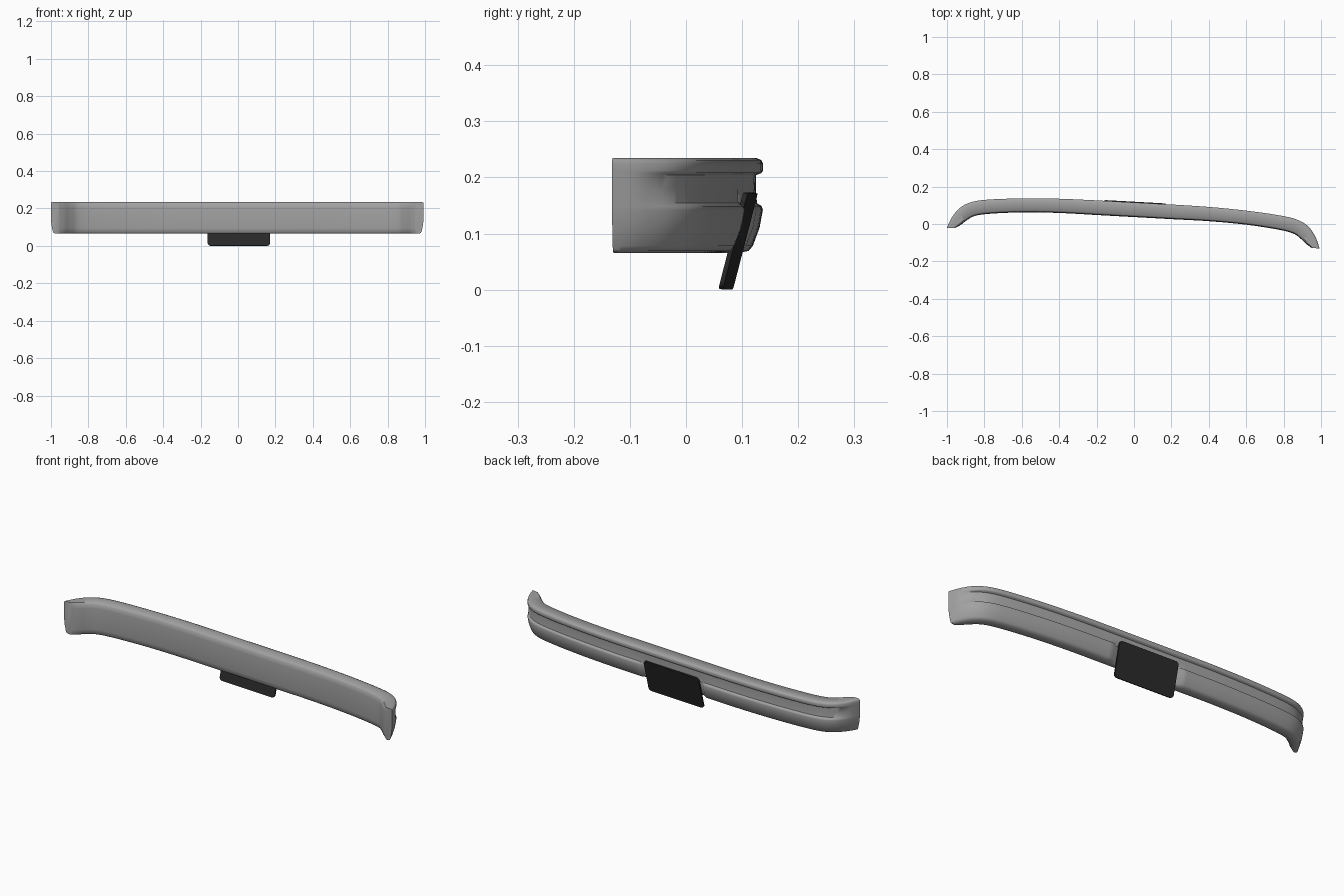
import bpy, bmesh, math
from mathutils import Vector, Matrix

if "Cube" in bpy.data.objects:
    bpy.data.objects.remove(bpy.data.objects["Cube"])

YAW = Matrix.Rotation(math.radians(-3.15), 4, 'Z')   # whole part sits slightly turned


def material(name, value):
    m = bpy.data.materials.new(name)
    m.diffuse_color = (value, value, value, 1)
    m.use_nodes = True
    m.node_tree.nodes["Principled BSDF"].inputs["Base Color"].default_value = m.diffuse_color
    return m


def finish(name, bm, mat, angle):
    bmesh.ops.recalc_face_normals(bm, faces=bm.faces)
    bm.transform(YAW)
    me = bpy.data.meshes.new(name)
    bm.to_mesh(me)
    bm.free()
    ob = bpy.data.objects.new(name, me)
    bpy.context.collection.objects.link(ob)
    me.materials.append(mat)
    bpy.ops.object.select_all(action='DESELECT')
    ob.select_set(True)
    bpy.context.view_layer.objects.active = ob
    bpy.ops.object.shade_smooth_by_angle(angle=math.radians(angle))
    return ob


def catmull(p, i, t):
    a, b, c, d = p[max(i - 1, 0)], p[i], p[i + 1], p[min(i + 2, len(p) - 1)]
    return 0.5 * (2 * b + (c - a) * t + (2 * a - 5 * b + 4 * c - d) * t * t
                  + (3 * b - a - 3 * c + d) * t ** 3)


grey = material("bumper grey", 0.36)
black = material("plate black", 0.022)

# Plan curve, right half: outer x, outer y, inner x, inner y
PLAN = [(0.22, 0.115, 0.22, 0.037), (0.40, 0.113, 0.40, 0.037),
        (0.60, 0.104, 0.59, 0.030), (0.78, 0.088, 0.76, 0.014),
        (0.875, 0.069, 0.85, -0.003), (0.935, 0.034, 0.892, -0.028),
        (0.975, -0.020, 0.925, -0.056), (0.998, -0.077, 0.955, -0.075)]
ctrl = [(Vector(p[:2]), Vector(p[2:])) for p in PLAN]
outer, inner = [c[0] for c in ctrl], [c[1] for c in ctrl]

# Stations: outer point, inner point, groove strength, plate recess strength
half = []
for x, rec in ((0.0, 1), (0.08, 1), (0.165, 1), (0.195, 0)):
    half.append((Vector((x, 0.115)), Vector((x, 0.037)), 1, rec))
STEPS = 5
for i in range(len(ctrl) - 1):
    for k in range(STEPS + (i == len(ctrl) - 2)):
        o, n = catmull(outer, i, k / STEPS), catmull(inner, i, k / STEPS)
        g = min(1, max(0, (0.985 - o.x) / 0.07))
        half.append((o, n, g, 0))
flip = Vector((-1, 1))
stations = [(o * flip, n * flip, g, r) for o, n, g, r in reversed(half[1:])] + half


def section(g, r):
    """Closed cross-section as (inset from the outer skin / depth, height)."""
    return [(0.34, 0.235), (0.15, 0.2345), (0.04, 0.231), (0.0, 0.225),
            (0.0, 0.212), (0.03 * g, 0.208), (0.16 * g, 0.204),
            (0.17 * g, 0.180), (0.14 * g + 0.03 * r, 0.154),
            (0.03 * g + 0.25 * r, 0.149), (0.25 * r, 0.142),
            (0.08 + 0.27 * r, 0.110), (0.24 + 0.25 * r, 0.078),
            (0.34 + 0.22 * r, 0.069), (0.62, 0.065),
            (0.86, 0.066), (0.95, 0.073), (0.985, 0.095), (1.0, 0.15),
            (0.985, 0.205), (0.95, 0.227), (0.86, 0.234)]


# Bumper: loft the section along the plan curve
bm = bmesh.new()
rings = []
for o, n, g, r in stations:
    ring = []
    for d, z in section(g, r):
        p = o.lerp(n, d)
        ring.append(bm.verts.new((p.x, p.y, z)))
    rings.append(ring)
for a, b in zip(rings, rings[1:]):
    for j in range(len(a)):
        k = (j + 1) % len(a)
        bm.faces.new((a[j], a[k], b[k], b[j]))
bm.faces.new(rings[0])
bm.faces.new(rings[-1])
finish("bumper", bm, grey, 45)

# Plate: thin rounded rectangle, tilted to follow the recess
bm = bmesh.new()
W, H, R, T = 0.167, 0.0885, 0.016, 0.008
outline = []
for sx, sz, start in ((1, 1, 0), (-1, 1, 90), (-1, -1, 180), (1, -1, 270)):
    for k in range(5):
        a = math.radians(start + 22.5 * k)
        outline.append(bm.verts.new((sx * (W - R) + R * math.cos(a), -T / 2,
                                     sz * (H - R) + R * math.sin(a))))
face = bm.faces.new(outline)
ext = bmesh.ops.extrude_face_region(bm, geom=[face])
bmesh.ops.translate(bm, vec=(0, T, 0),
                    verts=[v for v in ext["geom"] if isinstance(v, bmesh.types.BMVert)])
bm.transform(Matrix.Translation((0.0, 0.093, 0.0885))
             @ Matrix.Rotation(math.radians(-14.5), 4, 'X'))
low = min(v.co.z for v in bm.verts)
bmesh.ops.translate(bm, vec=(0, 0, -low), verts=bm.verts)
finish("number_plate", bm, black, 30)
